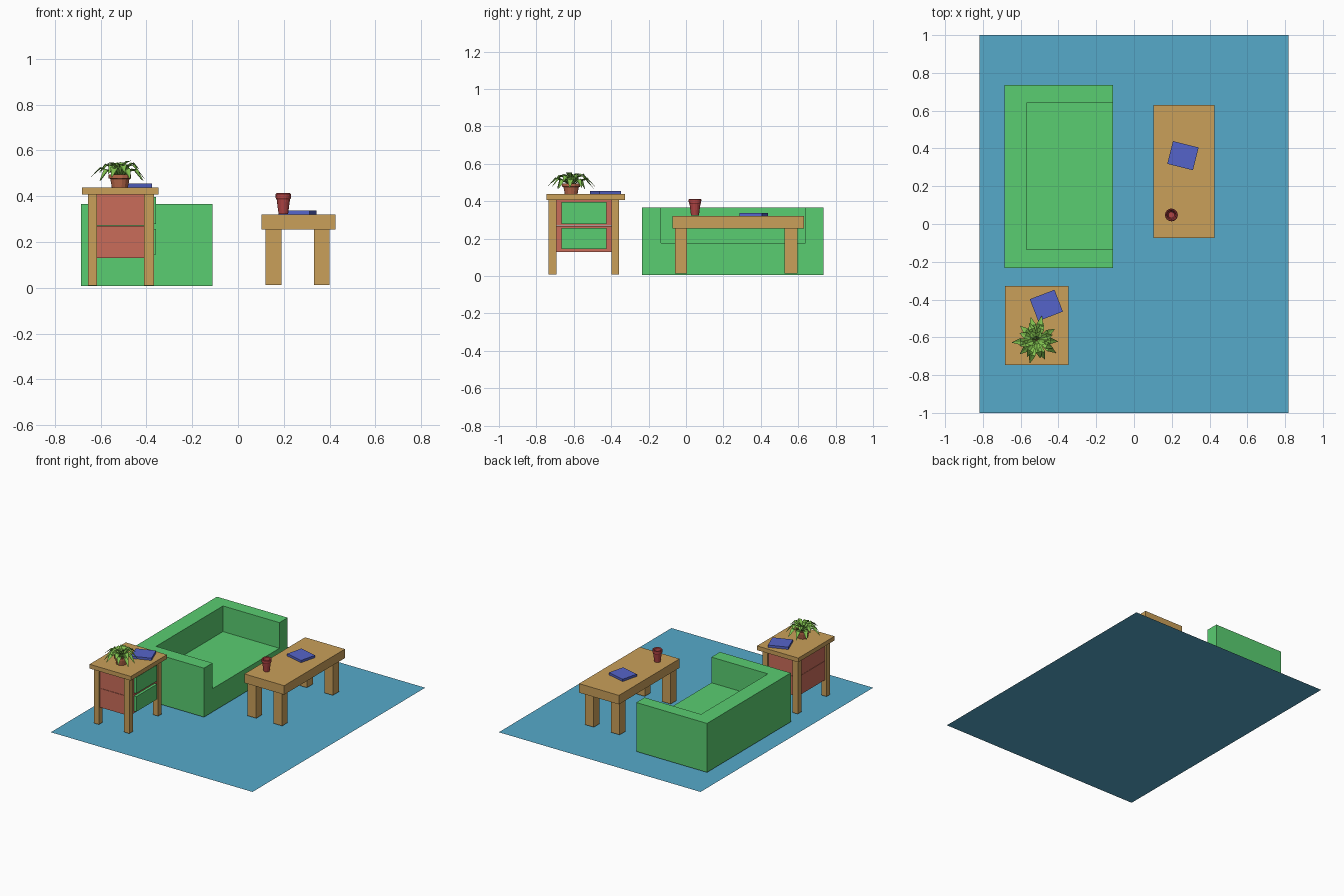
import bpy, bmesh, math, random
from mathutils import Matrix, Vector

if "Cube" in bpy.data.objects:
    bpy.data.objects.remove(bpy.data.objects["Cube"])

random.seed(4)


def material(name, r, g, b):
    m = bpy.data.materials.new(name)
    m.diffuse_color = [(c / 255) ** 2.2 for c in (r, g, b)] + [1]
    m.use_nodes = True
    m.node_tree.nodes["Principled BSDF"].inputs["Base Color"].default_value = m.diffuse_color
    return m


BLUE = material("rug_blue", 87, 168, 201)
GREEN = material("sofa_green", 90, 204, 112)
WOOD = material("wood", 200, 158, 90)
RED = material("cabinet_red", 200, 108, 90)
BOOK = material("book_blue", 86, 100, 200)
CLAY = material("clay", 184, 104, 76)
CUP = material("cup_red", 176, 70, 70)
LEAF = material("leaf_green", 128, 192, 80)
SOIL = material("soil", 80, 55, 40)


def finish(name, bm, mat):
    me = bpy.data.meshes.new(name)
    bm.to_mesh(me)
    bm.free()
    ob = bpy.data.objects.new(name, me)
    bpy.context.collection.objects.link(ob)
    if mat:
        me.materials.append(mat)
    return ob


def box(name, x, y, z, mat, turn=0):
    """Box from (min, max) ranges, turned about its own vertical axis."""
    bm = bmesh.new()
    bmesh.ops.create_cube(bm, size=1)
    bm.transform(Matrix.Diagonal((x[1] - x[0], y[1] - y[0], z[1] - z[0], 1)))
    ob = finish(name, bm, mat)
    ob.location = [(r[0] + r[1]) / 2 for r in (x, y, z)]
    ob.rotation_euler.z = math.radians(turn)
    return ob


def lathe(name, profile, centre, sides, mat):
    """Revolve (radius, height) points; both ends are capped."""
    bm = bmesh.new()
    rings = [[bm.verts.new((r * math.cos(2 * math.pi * i / sides),
                            r * math.sin(2 * math.pi * i / sides), z))
              for i in range(sides)] for r, z in profile]
    for a, b in zip(rings, rings[1:]):
        for i in range(sides):
            j = (i + 1) % sides
            bm.faces.new((a[i], a[j], b[j], b[i]))
    bm.faces.new(rings[0][::-1])
    bm.faces.new(rings[-1])
    ob = finish(name, bm, mat)
    ob.location = centre
    return ob


# Rug: a flat sheet
bm = bmesh.new()
bmesh.ops.create_grid(bm, x_segments=1, y_segments=1, size=1)
bm.transform(Matrix.Diagonal((0.818, 1, 1, 1)))
finish("rug", bm, BLUE)

# Sofa: block with the sitting space cut out
sofa = box("sofa", (-0.686, -0.112), (-0.234, 0.736), (0.007, 0.366), GREEN)
cutter = box("seat_cutter", (-0.57, 0.1), (-0.135, 0.64), (0.178, 0.6), GREEN)
cutter.hide_render = True
mod = sofa.modifiers.new("seat", 'BOOLEAN')
mod.operation = 'DIFFERENCE'
mod.solver = 'EXACT'
mod.object = cutter
bpy.context.view_layer.objects.active = sofa
sofa.select_set(True)
bpy.ops.object.modifier_apply(modifier=mod.name)
bpy.data.objects.remove(cutter)

# Coffee table
box("coffee_table_top", (0.103, 0.426), (-0.073, 0.63), (0.254, 0.32), WOOD)
for i, x in enumerate([(0.121, 0.19), (0.331, 0.4)]):
    for j, y in enumerate([(-0.06, 0.005), (0.527, 0.596)]):
        box(f"coffee_table_leg_{i}{j}", x, y, (0.013, 0.256), WOOD)

# Side cabinet: top, legs, body and two drawers
box("cabinet_top", (-0.682, -0.347), (-0.746, -0.327), (0.407, 0.438), WOOD)
for i, x in enumerate([(-0.656, -0.615), (-0.41, -0.368)]):
    for j, y in enumerate([(-0.734, -0.692), (-0.399, -0.358)]):
        box(f"cabinet_leg_{i}{j}", x, y, (0.009, 0.409), WOOD)
for part, z, dz in [("lower", (0.13, 0.269), (0.145, 0.256)),
                    ("upper", (0.271, 0.408), (0.279, 0.396))]:
    box(part + "_cabinet_body", (-0.645, -0.378), (-0.72, -0.37), z, RED)
    box(part + "_drawer_front", (-0.385, -0.359), (-0.666, -0.425), dz, GREEN)

# Books
for name, x, y, z, turn in [("coffee_table_book", 0.259, 0.362, 0.32, -14),
                            ("cabinet_book", -0.464, -0.431, 0.438, 21)]:
    box(name, (x - 0.07, x + 0.07), (y - 0.062, y + 0.062),
        (z + 0.001, z + 0.018), BOOK, turn)

# Cup with a raised brim and hollow inside
lathe("cup", [(0.021, 0), (0.029, 0.062), (0.033, 0.068), (0.034, 0.086),
              (0.03, 0.09), (0.024, 0.086), (0.016, 0.015)],
      (0.198, 0.048, 0.323), 16, CUP)

# Plant pot and soil
POT = Vector((-0.516, -0.614, 0.438))
lathe("plant_pot", [(0.035, 0), (0.042, 0.038), (0.049, 0.04), (0.049, 0.056),
                    (0.041, 0.056), (0.039, 0.044)], POT, 14, CLAY)
lathe("soil", [(0.039, 0.043), (0.039, 0.048)], POT, 14, SOIL)

# Leaves: arching blades folded along the midrib, in three tiers
bm = bmesh.new()
TIERS = [(10, 0.125, 0.078, 0.035), (8, 0.098, 0.098, 0.07), (5, 0.055, 0.105, 0.11)]
for tier, (count, reach, peak, tip) in enumerate(TIERS):
    for k in range(count):
        turn = Matrix.Rotation(2 * math.pi * (k + 0.4 * tier) / count
                               + random.uniform(-0.12, 0.12), 4, 'Z')
        r = reach * random.uniform(0.88, 1.08)
        drop = random.uniform(-0.012, 0.012)
        stations = [(0.004, 0.046, 0.003), (0.35 * r, peak - 0.01, 0.012),
                    (0.65 * r, peak + drop / 2, 0.018), (r, tip + drop, 0.0015)]
        rows = [[bm.verts.new(POT + turn @ Vector((x, s * w, z + abs(s) * w * 0.4)))
                 for s in (-1, 0, 1)] for x, z, w in stations]
        for a, b in zip(rows, rows[1:]):
            for s in (0, 1):
                bm.faces.new((a[s], b[s], b[s + 1], a[s + 1]))
finish("plant_leaves", bm, LEAF)
